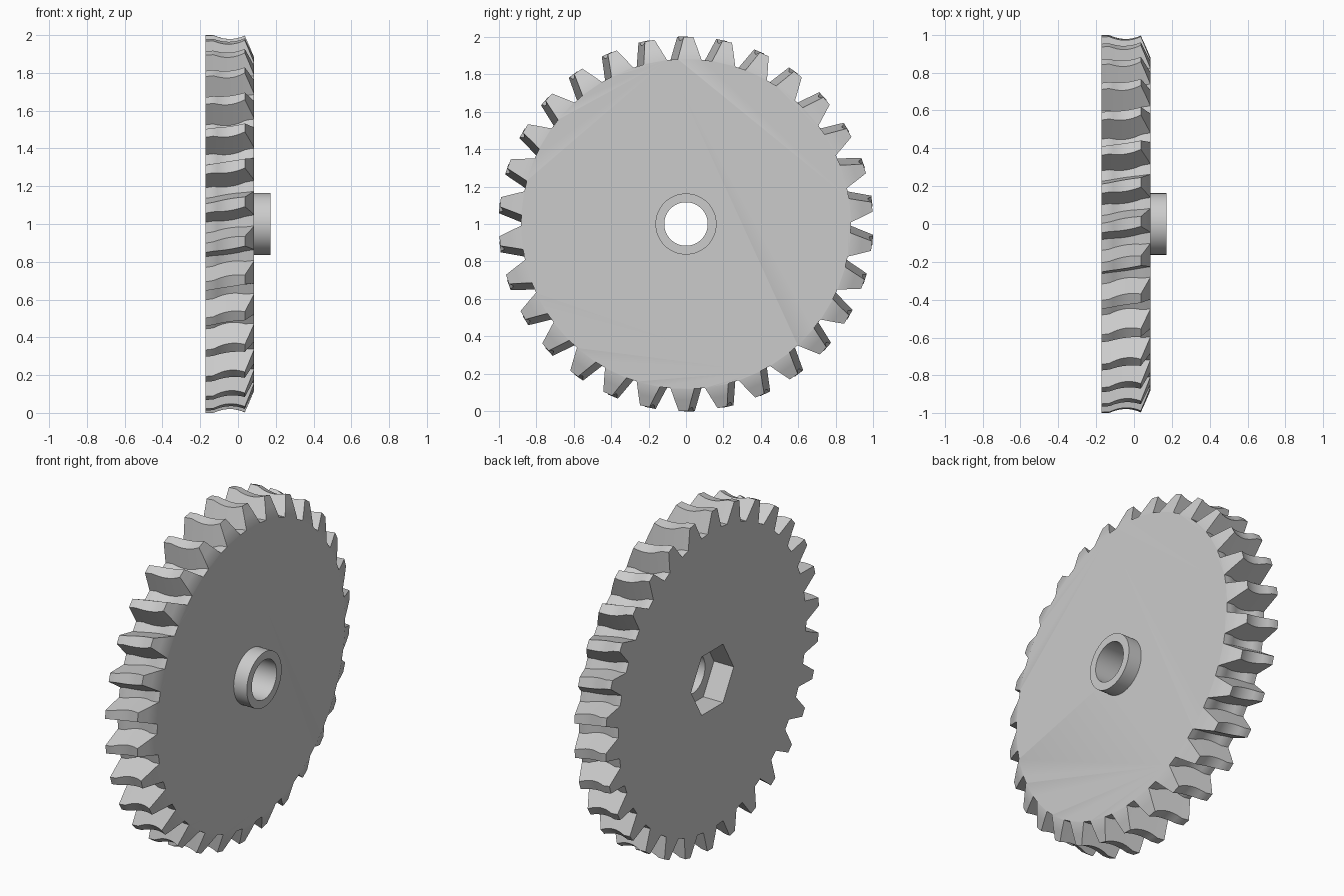
import bpy, bmesh, math
from mathutils import Matrix

TEETH = 30
BACK, FRONT, HUB_END = -0.173, 0.086, 0.172
MID = (BACK + FRONT) / 2
BEVEL_X = 0.036
ROOT = 0.88
TWIST = 0.17

if "Cube" in bpy.data.objects:
    bpy.data.objects.remove(bpy.data.objects["Cube"])

grey = bpy.data.materials.new("light_grey")
grey.use_nodes = True
grey.diffuse_color = (0.6, 0.6, 0.6, 1)
grey.node_tree.nodes["Principled BSDF"].inputs["Base Color"].default_value = grey.diffuse_color


def make_object(name, bm):
    bmesh.ops.recalc_face_normals(bm, faces=bm.faces)
    mesh = bpy.data.meshes.new(name)
    bm.to_mesh(mesh)
    bm.free()
    mesh.materials.append(grey)
    obj = bpy.data.objects.new(name, mesh)
    bpy.context.collection.objects.link(obj)
    return obj


def x_cylinder(name, radius, x0, x1, sides):
    """Prism along x around the wheel axis, with a corner pointing along y."""
    bm = bmesh.new()
    bmesh.ops.create_cone(bm, cap_ends=True, segments=sides, radius1=radius,
                          radius2=radius, depth=x1 - x0)
    bmesh.ops.transform(bm, verts=bm.verts, matrix=(
        Matrix.Translation(((x0 + x1) / 2, 0, 1)) @ Matrix.Rotation(math.pi / 2, 4, 'Y')))
    return make_object(name, bm)


def cut(obj, cutter):
    mod = obj.modifiers.new("cut", 'BOOLEAN')
    mod.operation = 'DIFFERENCE'
    mod.solver = 'EXACT'
    mod.object = cutter
    bpy.context.view_layer.objects.active = obj
    bpy.ops.object.modifier_apply(modifier=mod.name)


# Concave throat shared by tooth tips and gap floors
def throat(x):
    return 0.02 * max(0, 1 - ((x - MID) / 0.085) ** 2)


def tip_radius(x):
    r = 1 - throat(x)
    if x > BEVEL_X:
        t = (x - BEVEL_X) / (FRONT - BEVEL_X)
        r = min(r, 1 + (ROOT + 0.002 - 1) * t)
    return r


def half_angle(r):
    return (0.025 + (1 - r) * 0.32) / r


# Toothed wheel: twisted gear sections lofted along the axis
def gear_wheel():
    bm = bmesh.new()
    steps = 10
    stations = [BACK + (BEVEL_X - BACK) * i / steps for i in range(steps + 1)]
    stations += [(BEVEL_X + FRONT) / 2, FRONT]
    rings = []
    for x in stations:
        root, tip = ROOT - throat(x), tip_radius(x)
        ring = []
        for i in range(TEETH):
            centre = math.tau * i / TEETH + TWIST * (x - MID)
            for r, side in ((root, -1), (tip, -1), (tip, 1), (root, 1)):
                a = centre + side * half_angle(r)
                ring.append(bm.verts.new((x, r * math.sin(a), 1 + r * math.cos(a))))
        rings.append(ring)
    count = TEETH * 4
    for a, b in zip(rings, rings[1:]):
        for i in range(count):
            j = (i + 1) % count
            bm.faces.new((a[i], a[j], b[j], b[i]))
    bm.faces.new(rings[0])
    bm.faces.new(rings[-1])
    return make_object("gear_wheel", bm)


wheel = gear_wheel()
hub = x_cylinder("hub_collar", 0.163, FRONT - 0.005, HUB_END, 64)

# Round bore through everything, hexagonal pocket on the back
bore = x_cylinder("bore_cutter", 0.116, -0.3, 0.3, 64)
pocket = x_cylinder("hex_cutter", 0.2, -0.3, MID, 6)
cut(wheel, bore)
cut(wheel, pocket)
cut(hub, bore)
for cutter in (bore, pocket):
    bpy.data.objects.remove(cutter)

for obj in (wheel, hub):
    bpy.ops.object.select_all(action='DESELECT')
    obj.select_set(True)
    bpy.context.view_layer.objects.active = obj
    bpy.ops.object.shade_smooth_by_angle(angle=math.radians(25))
